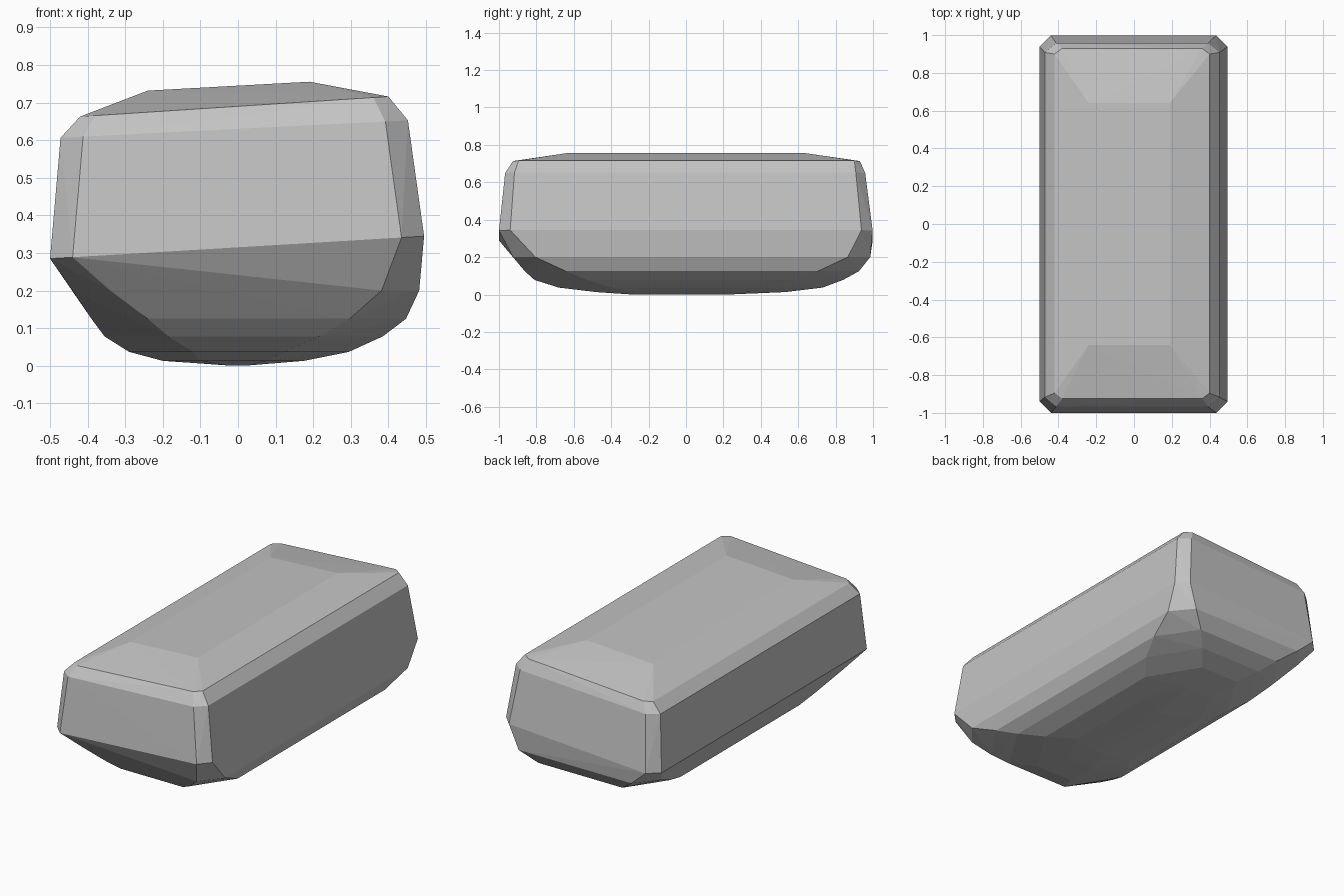
import bpy, bmesh

# Stacked chamfered rings: z, slope along x, x0, x1, y0, y1, corner chamfer x, y
rings = [
    (0.745, 0.055, -0.24, 0.19, -0.64, 0.64, 0.0, 0.0),     # flat top
    (0.690, 0.065, -0.42, 0.40, -0.925, 0.93, 0.04, 0.03),  # upper rim
    (0.630, 0.050, -0.472, 0.452, -0.967, 0.958, 0.06, 0.05),
    (0.315, 0.060, -0.50, 0.495, -1.0, 0.998, 0.06, 0.06),  # widest belt
    (0.200, 0.0, -0.44, 0.482, -0.925, 0.985, 0.10, 0.12),  # rounded belly
    (0.125, 0.0, -0.39, 0.447, -0.862, 0.925, 0.15, 0.22),
    (0.078, 0.0, -0.355, 0.385, -0.81, 0.84, 0.17, 0.28),
    (0.037, 0.0, -0.29, 0.295, -0.68, 0.73, 0.17, 0.28),
    (0.013, 0.0, -0.20, 0.175, -0.48, 0.53, 0.10, 0.2),
    (0.001, 0.0, -0.03, 0.03, -0.30, 0.25, 0.0, 0.0),
]

bm = bmesh.new()
for z, slope, x0, x1, y0, y1, cx, cy in rings:
    corners = [(x0 + cx, y0), (x1 - cx, y0), (x1, y0 + cy), (x1, y1 - cy),
               (x1 - cx, y1), (x0 + cx, y1), (x0, y1 - cy), (x0, y0 + cy)]
    for x, y in corners:
        bm.verts.new((x, y, z + slope * x))
bmesh.ops.remove_doubles(bm, verts=bm.verts, dist=0.0005)

# Wrap the rings in one faceted stone skin
hull = bmesh.ops.convex_hull(bm, input=bm.verts)
loose = [v for v in bm.verts if not v.link_faces]
bmesh.ops.delete(bm, geom=loose, context='VERTS')
bmesh.ops.recalc_face_normals(bm, faces=bm.faces)

mesh = bpy.data.meshes.new("stone_block")
bm.to_mesh(mesh)
bm.free()

mat = bpy.data.materials.new("stone grey")
mat.diffuse_color = (0.55, 0.55, 0.55, 1)
mesh.materials.append(mat)
stone = bpy.data.objects.new("stone_block", mesh)
bpy.context.collection.objects.link(stone)
